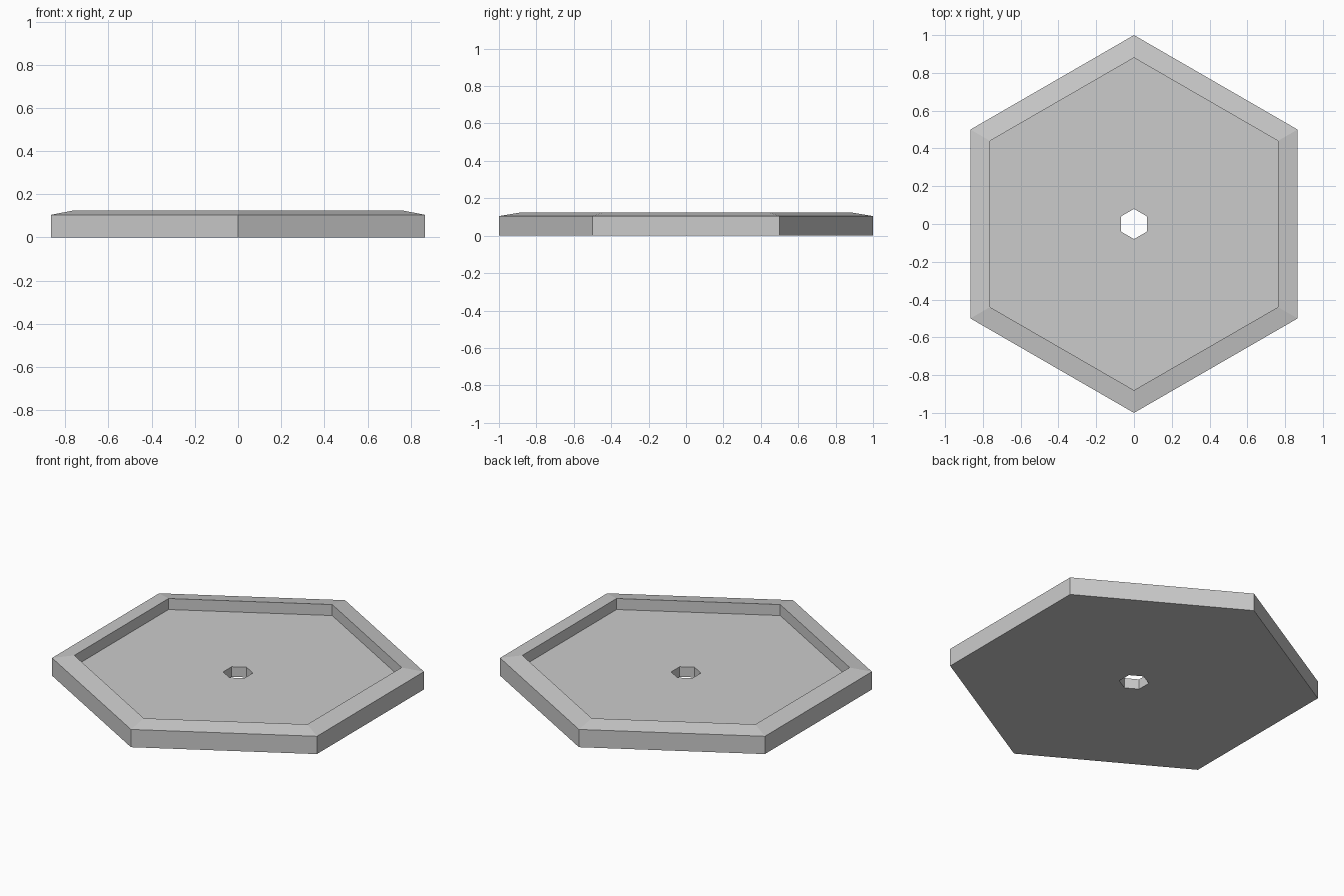
import bpy, bmesh
from math import sin, cos, tau

# Remove the default cube
cube = bpy.data.objects.get("Cube")
if cube:
    bpy.data.objects.remove(cube, do_unlink=True)

# Plain grey material
GREY = (0.6, 0.6, 0.6, 1)
mat = bpy.data.materials.new("light_grey")
mat.use_nodes = True
mat.diffuse_color = GREY
mat.node_tree.nodes["Principled BSDF"].inputs["Base Color"].default_value = GREY

SIDES = 6
OUTER, INNER, HOLE = 1.0, 0.88, 0.08
FLOOR, EDGE, LIP = 0.06, 0.105, 0.125

# Cross-section (radius, height): underside, outer wall, sloped rim, recess, hole
profile = [(HOLE, 0), (OUTER, 0), (OUTER, EDGE),
           (INNER, LIP), (INNER, FLOOR), (HOLE, FLOOR)]


def hexagon(bm, radius, z):
    """Ring of corner vertices with a point on the y axis."""
    angles = [tau * (i + 0.5) / SIDES for i in range(SIDES)]
    return [bm.verts.new((radius * cos(a), radius * sin(a), z)) for a in angles]


# Sweep the closed cross-section around the hexagon
bm = bmesh.new()
rings = [hexagon(bm, r, z) for r, z in profile]
for k, ring in enumerate(rings):
    following = rings[(k + 1) % len(rings)]
    for i in range(SIDES):
        j = (i + 1) % SIDES
        bm.faces.new((ring[i], following[i], following[j], ring[j]))
bmesh.ops.recalc_face_normals(bm, faces=bm.faces)

mesh = bpy.data.meshes.new("hexagonal_tray")
bm.to_mesh(mesh)
bm.free()
mesh.materials.append(mat)
tray = bpy.data.objects.new("hexagonal_tray", mesh)
bpy.context.collection.objects.link(tray)
